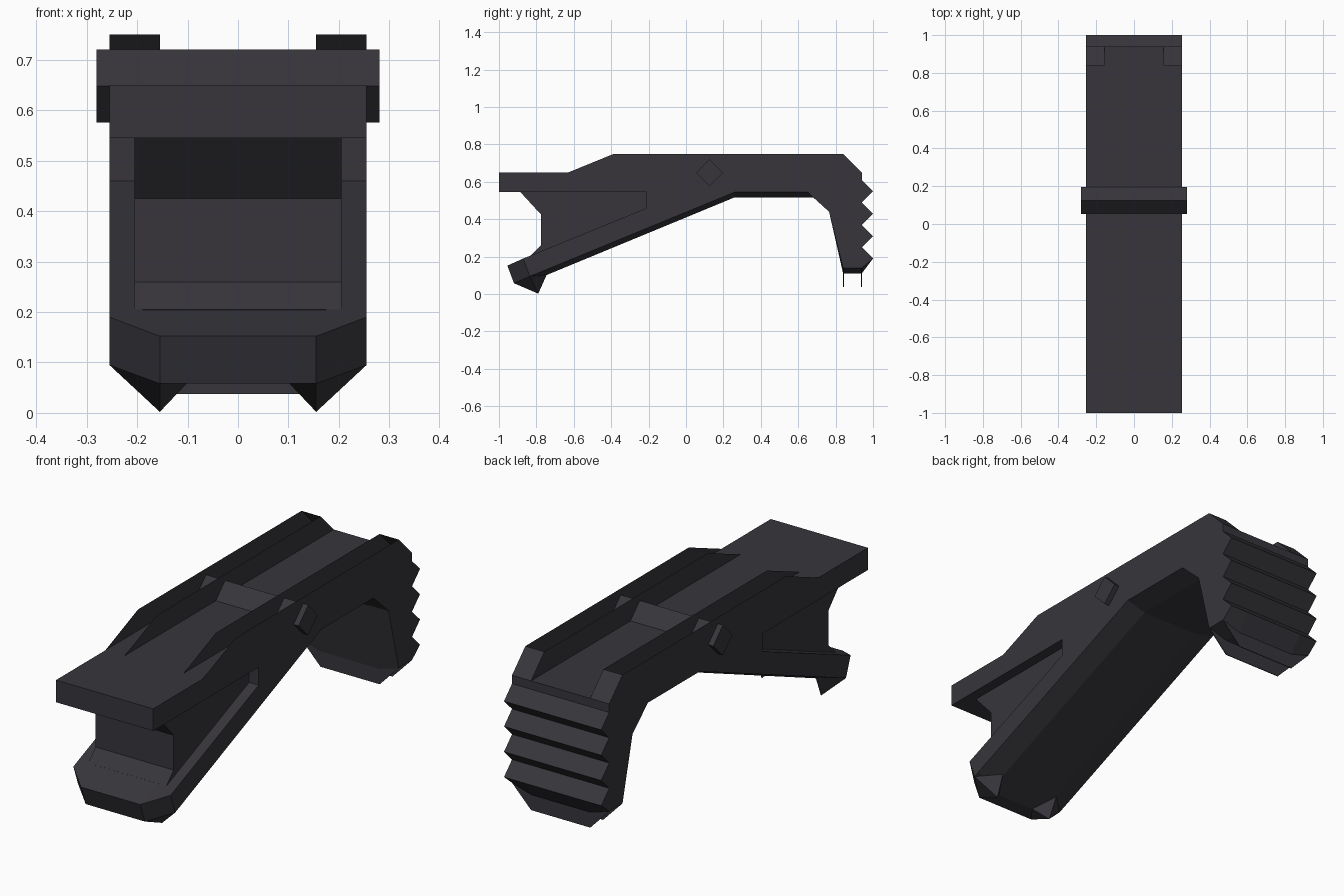
import bpy, bmesh

if "Cube" in bpy.data.objects:
    bpy.data.objects.remove(bpy.data.objects["Cube"])

mat = bpy.data.materials.new("charcoal polymer")
mat.diffuse_color = (0.038, 0.036, 0.044, 1)
mat.use_nodes = True
mat.node_tree.nodes["Principled BSDF"].inputs["Base Color"].default_value = mat.diffuse_color


def finish(name, bm, fix=True):
    if fix:
        bmesh.ops.recalc_face_normals(bm, faces=bm.faces)
    me = bpy.data.meshes.new(name)
    bm.to_mesh(me)
    bm.free()
    me.materials.append(mat)
    ob = bpy.data.objects.new(name, me)
    bpy.context.collection.objects.link(ob)
    return ob


def loft(name, sections):
    """Join matching (x, [(y, z), ...]) side profiles into a closed solid."""
    bm = bmesh.new()
    rings = [[bm.verts.new((x, y, z)) for y, z in prof] for x, prof in sections]
    n = len(rings[0])
    for a, b in zip(rings, rings[1:]):
        for i in range(n):
            j = (i + 1) % n
            bm.faces.new((a[i], a[j], b[j], b[i]))
    caps = [bm.faces.new(rings[0]), bm.faces.new(rings[-1])]
    bmesh.ops.recalc_face_normals(bm, faces=bm.faces)
    bmesh.ops.triangulate(bm, faces=caps)
    return finish(name, bm)


# Rear grip teeth, from bottom to top
teeth = []
for k in range(4):
    teeth += [(1.0, 0.19 + 0.12 * k), (0.94, 0.25 + 0.12 * k)]

# Body: outer side profile and the deeper centre profile, giving chamfered edges
head = [(-1, 0.65), (-1, 0.545), (-0.21, 0.545), (-0.21, 0.46)]
tail = teeth + [(0.94, 0.65)]
outer = head + [(-0.87, 0.19), (-0.835, 0.095), (-0.80, 0.109), (0.26, 0.545),
                (0.65, 0.545), (0.765, 0.44), (0.84, 0.14), (0.94, 0.14)] + tail
inner = head + [(-0.955, 0.152), (-0.92, 0.058), (-0.846, 0.06), (0.26, 0.517),
                (0.68, 0.517), (0.765, 0.44), (0.84, 0.11), (0.94, 0.11)] + tail
loft("grip_body", [(-0.255, outer), (-0.155, inner), (0.155, inner), (0.255, outer)])

# Thin tapered tabs hanging below the front and back of the rear grip
for name, y in (("grip_tab_front", 0.84), ("grip_tab_back", 0.936)):
    bm = bmesh.new()
    ring = [[bm.verts.new((x, y + d, z)) for x, z in
             ((-0.255, 0.14), (0.255, 0.14), (0.155, 0.037), (-0.155, 0.037))]
            for d in (0, 0.004)]
    bm.faces.new(ring[0])
    bm.faces.new(ring[1])
    for i in range(4):
        j = (i + 1) % 4
        bm.faces.new((ring[0][i], ring[0][j], ring[1][j], ring[1][i]))
    finish(name, bm)

# Narrower neck filling the side recess
neck = [(-0.89, 0.55), (-0.775, 0.425), (-0.775, 0.26), (-0.83, 0.205),
        (-0.80, 0.18), (-0.19, 0.43), (-0.19, 0.55)]
loft("neck", [(-0.205, neck), (0.205, neck)])

# Diamond cross pin
c, r = (0.125, 0.648), 0.072
pin = [(c[0] - r, c[1]), (c[0], c[1] - r), (c[0] + r, c[1]), (c[0], c[1] + r)]
loft("cross_pin", [(-0.281, pin), (0.281, pin)])

# Open-topped hollow rails: two thin walls and a sloped rear end
wall = [(-0.63, 0.65), (0.94, 0.65), (0.84, 0.75), (-0.385, 0.75)]
for side, s in (("left", -1), ("right", 1)):
    bm = bmesh.new()
    o = [bm.verts.new((s * 0.255, y, z)) for y, z in wall]
    i = [bm.verts.new((s * 0.155, y, z)) for y, z in wall]
    faces = [o, i[::-1], [o[1], i[1], i[2], o[2]]]
    for f in faces:
        bm.faces.new(f if s > 0 else f[::-1])
    finish("rail_" + side, bm, fix=False)

# Pointed spurs under the front end
for side, s in (("left", -1), ("right", 1)):
    bm = bmesh.new()
    tip = bm.verts.new((s * 0.155, -0.79, 0.002))
    base = [bm.verts.new((s * x, y, z)) for x, y, z in
            ((0.255, -0.835, 0.095), (0.155, -0.92, 0.058),
             (0.10, -0.846, 0.06), (0.16, -0.745, 0.103))]
    for k in range(4):
        bm.faces.new((tip, base[k], base[(k + 1) % 4]))
    bm.faces.new(base)
    finish("spur_" + side, bm)
